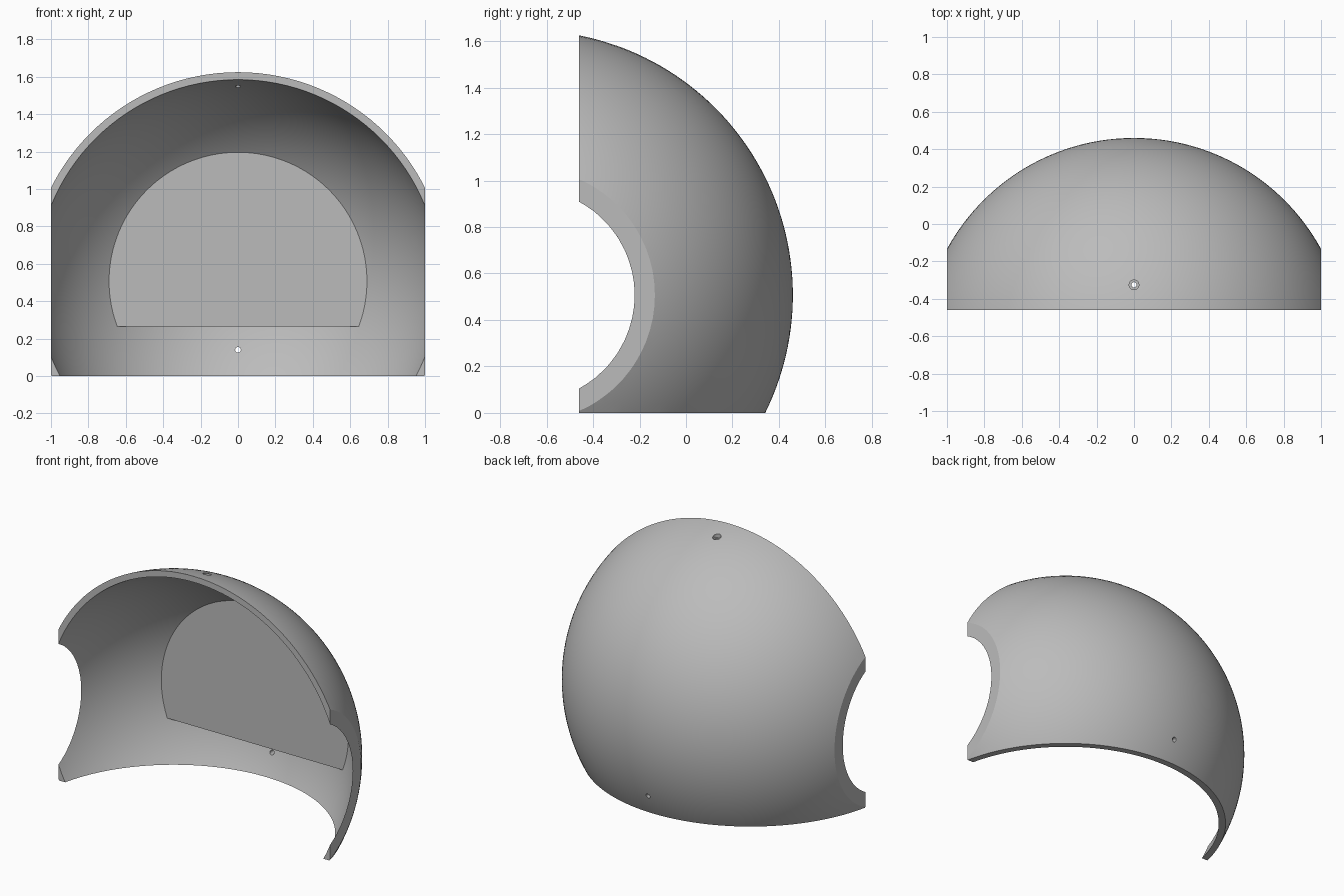
import bpy, math
from mathutils import Vector

cube = bpy.data.objects.get("Cube")
if cube:
    bpy.data.objects.remove(cube, do_unlink=True)

CENTRE = Vector((0, -0.679, 0.507))
OUTER, INNER = 1.139, 1.10
FRONT, WALL_Y, LEDGE_Z = -0.46, 0.178, 0.265

grey = bpy.data.materials.new("light grey")
grey.use_nodes = True
colour = (0.5, 0.5, 0.5, 1)
grey.diffuse_color = colour
grey.node_tree.nodes["Principled BSDF"].inputs["Base Color"].default_value = colour


def finish(name):
    obj = bpy.context.object
    obj.name = name
    obj.data.materials.append(grey)
    return obj


def sphere(name, radius):
    # Poles lie along y so the rings run parallel to the front opening
    bpy.ops.mesh.primitive_uv_sphere_add(segments=128, ring_count=96, radius=radius,
                                         location=CENTRE, rotation=(math.pi / 2, 0, 0))
    return finish(name)


def box(name, low, high):
    low, high = Vector(low), Vector(high)
    bpy.ops.mesh.primitive_cube_add(size=1, location=(low + high) / 2)
    bpy.context.object.scale = high - low
    return finish(name)


def cylinder(name, radius, depth, location, rotation=(0, 0, 0)):
    bpy.ops.mesh.primitive_cylinder_add(vertices=32, radius=radius, depth=depth,
                                        location=location, rotation=rotation)
    return finish(name)


def combine(obj, tool, operation):
    tool.hide_render = True
    mod = obj.modifiers.new("cut", 'BOOLEAN')
    mod.operation, mod.solver, mod.object = operation, 'EXACT', tool
    bpy.context.view_layer.objects.active = obj
    bpy.ops.object.modifier_apply(modifier=mod.name)
    bpy.data.objects.remove(tool, do_unlink=True)


# Outer dome trimmed flat at the front, sides and bottom
shell = sphere("dome_shell", OUTER)
combine(shell, box("trim", (-1, FRONT, 0), (1, 2, 3)), 'INTERSECT')

# Cavity, stopped by the flat back wall and open beneath its ledge
cavity = sphere("cavity", INNER)
combine(cavity, box("wall_block", (-2, WALL_Y, LEDGE_Z), (2, 2, 3)), 'DIFFERENCE')
combine(shell, cavity, 'DIFFERENCE')

# Stepped hole in the top and a small hole low in the back
combine(shell, cylinder("top_hole", 0.014, 0.4, (0, -0.325, 1.57)), 'DIFFERENCE')
combine(shell, cylinder("top_recess", 0.026, 0.2, (0, -0.325, 1.671)), 'DIFFERENCE')
combine(shell, cylinder("back_hole", 0.015, 0.4, (0, 0.38, 0.14),
                        (math.pi / 2, 0, 0)), 'DIFFERENCE')

# Smooth curved skin with crisp cut edges
bpy.ops.object.select_all(action='DESELECT')
shell.select_set(True)
bpy.context.view_layer.objects.active = shell
bpy.ops.object.shade_smooth_by_angle(angle=math.radians(25))
